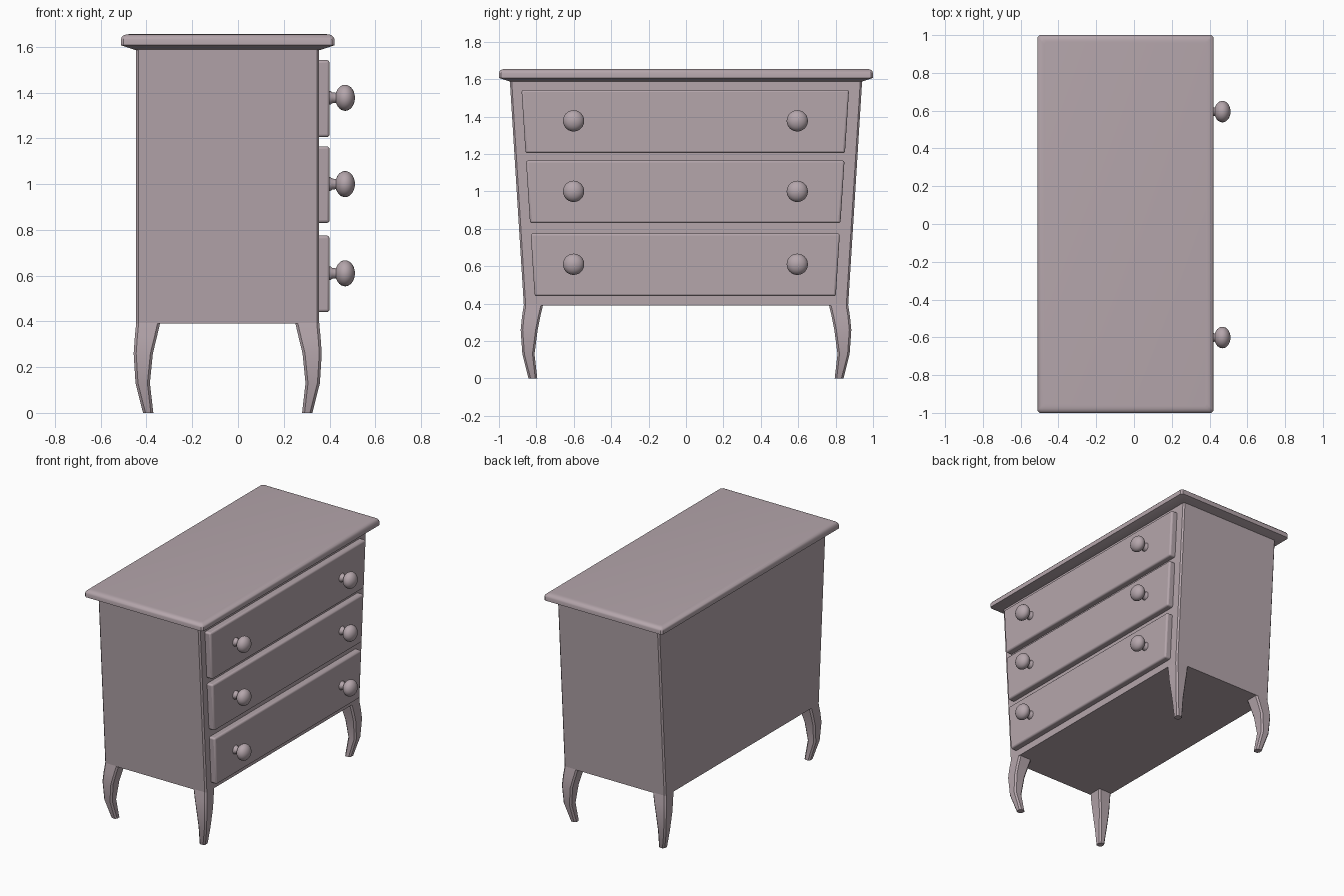
import bpy
import bmesh
from math import cos, sin, pi, radians

cube = bpy.data.objects.get("Cube")
if cube:
    bpy.data.objects.remove(cube, do_unlink=True)

COLOR = (0.46, 0.38, 0.41, 1.0)
paint = bpy.data.materials.new("dusty mauve paint")
paint.use_nodes = True
paint.diffuse_color = COLOR
paint.node_tree.nodes["Principled BSDF"].inputs["Base Color"].default_value = COLOR

MID = -0.045      # depth centre of the carcass
BASE, DECK = 0.39, 1.592


def ring(x0, x1, y0, y1, z, c):
    """Rectangle with chamfered corners at height z."""
    return [(x0 + c, y0, z), (x1 - c, y0, z), (x1, y0 + c, z), (x1, y1 - c, z),
            (x1 - c, y1, z), (x0 + c, y1, z), (x0, y1 - c, z), (x0, y0 + c, z)]


def loft(name, rings, angle=30, bevel=0.0):
    """Skin a closed solid through matching rings."""
    bm = bmesh.new()
    loops = [[bm.verts.new(p) for p in r] for r in rings]
    n = len(loops[0])
    for a, b in zip(loops, loops[1:]):
        for i in range(n):
            j = (i + 1) % n
            bm.faces.new((a[i], a[j], b[j], b[i]))
    bm.faces.new(loops[0])
    bm.faces.new(loops[-1])
    bmesh.ops.recalc_face_normals(bm, faces=bm.faces)
    mesh = bpy.data.meshes.new(name)
    bm.to_mesh(mesh)
    bm.free()
    obj = bpy.data.objects.new(name, mesh)
    bpy.context.collection.objects.link(obj)
    mesh.materials.append(paint)
    if bevel:
        mod = obj.modifiers.new("soft edges", "BEVEL")
        mod.width, mod.segments = bevel, 3
    bpy.ops.object.select_all(action="DESELECT")
    bpy.context.view_layer.objects.active = obj
    obj.select_set(True)
    bpy.ops.object.shade_smooth_by_angle(angle=radians(angle))
    return obj


# Carcass tapering toward the floor
loft("carcass", [ring(MID - 0.4, MID + 0.4, -w, w, z, 0.01)
                 for z, w in ((BASE, 0.867), (DECK, 0.942))])

# Overhanging top: sloped underside, upright edge, rounded upper rim
top_profile = [(1.587, 0.06), (1.607, 0), (1.632, 0), (1.642, 0.004),
               (1.65, 0.012), (1.654, 0.024), (1.655, 0.036)]
loft("top_board", [ring(-0.512 + d, 0.422 - d, -1 + d, 1 - d, z, 0.012)
                   for z, d in top_profile], angle=40)

# Cabriole legs: height, inner and outer depth, inner and outer width
leg_sections = [(0, 0.325, 0.37, 0.795, 0.842), (0.13, 0.34, 0.403, 0.81, 0.875),
                (0.26, 0.327, 0.411, 0.793, 0.884), (0.33, 0.31, 0.406, 0.779, 0.877),
                (BASE + 0.004, 0.295, 0.4, 0.764, 0.867)]
for sx, depth in ((1, "front"), (-1, "back")):
    for sy, side in ((1, "right"), (-1, "left")):
        rings = [[(MID + sx * x, sy * y, z) for x, y, z in ring(a, b, c, d, h, 0.011)]
                 for h, a, b, c, d in leg_sections]
        loft(f"{depth}_leg_{side}", rings, angle=25)


def drawer_half(z):
    return 0.805 + 0.064 * (z - 0.44)


# Round knob turned about the x axis: offset from drawer face, radius
knob_profile = [(-0.01, 0.03), (0.004, 0.03), (0.012, 0.024), (0.028, 0.022)]
knob_profile += [(0.068 - 0.043 * cos(t), 0.057 * sin(t))
                 for t in (pi * k / 14 for k in range(2, 14))] + [(0.111, 0.004)]

# Drawer fronts with two knobs each
for row, (z0, z1, knob_z) in {"lower": (0.44, 0.775, 0.61), "middle": (0.83, 1.165, 1.0),
                              "upper": (1.205, 1.542, 1.377)}.items():
    fronts = [[(x, s * drawer_half(z) - 0.004, z)
               for s, z in ((-1, z0), (1, z0), (1, z1), (-1, z1))] for x in (0.325, 0.4)]
    loft(f"{row}_drawer", fronts, angle=40, bevel=0.012)
    for s, side in ((-1, "left"), (1, "right")):
        turned = [[(0.4 + x, s * 0.598 - 0.003 + r * cos(a), knob_z + r * sin(a))
                   for a in (2 * pi * k / 24 for k in range(24))] for x, r in knob_profile]
        loft(f"{row}_knob_{side}", turned, angle=50)
